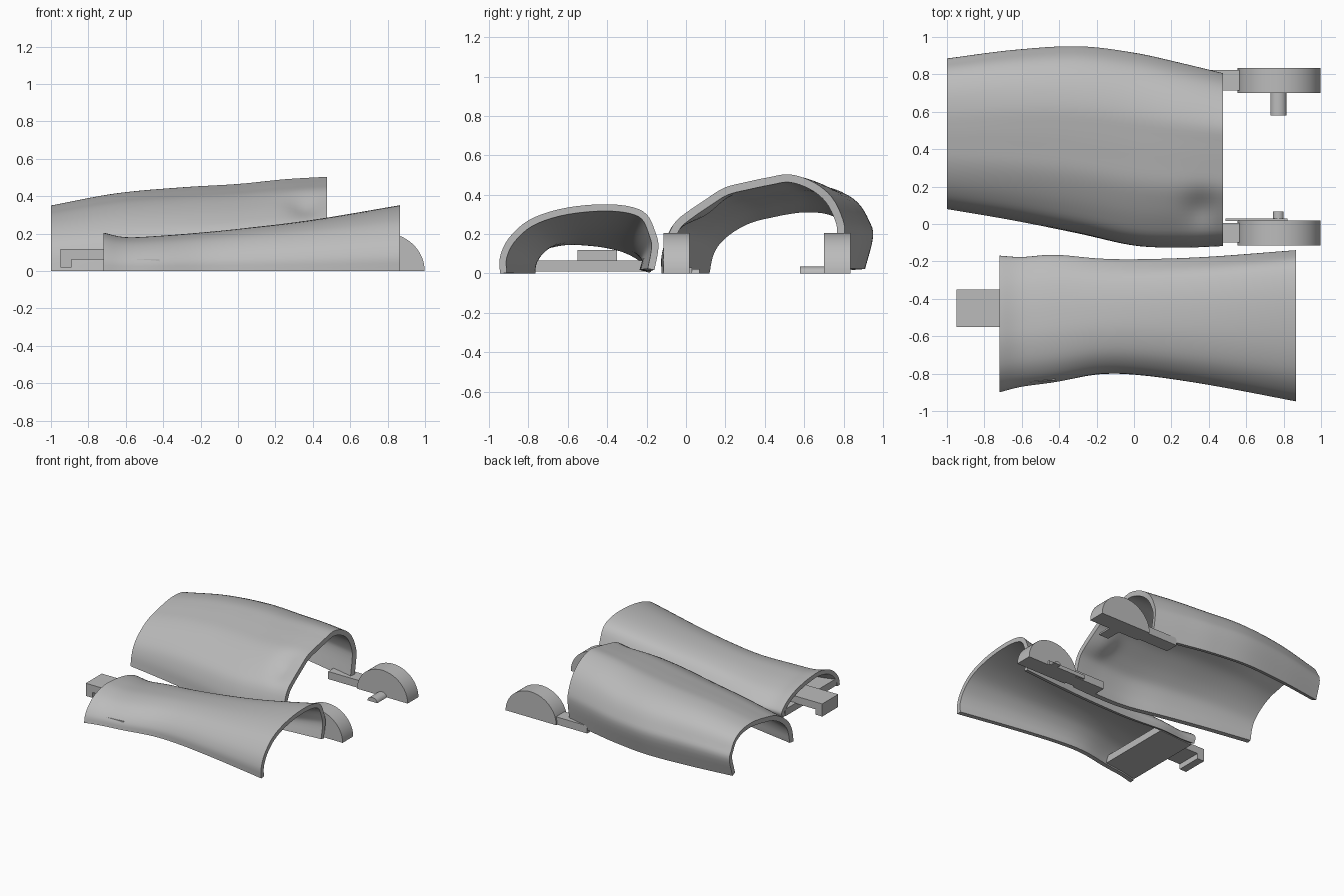
import bpy
import bmesh
import math
from mathutils import Vector

if "Cube" in bpy.data.objects:
    bpy.data.objects.remove(bpy.data.objects["Cube"], do_unlink=True)

GREY = (0.5, 0.5, 0.5, 1.0)
plain_grey = bpy.data.materials.new("plain_grey")
plain_grey.use_nodes = True
plain_grey.diffuse_color = GREY
plain_grey.node_tree.nodes["Principled BSDF"].inputs["Base Color"].default_value = GREY


def finish(name, bm, smooth_angle=None):
    """Turn a bmesh into a named grey object."""
    mesh = bpy.data.meshes.new(name)
    bm.to_mesh(mesh)
    bm.free()
    mesh.materials.append(plain_grey)
    obj = bpy.data.objects.new(name, mesh)
    bpy.context.collection.objects.link(obj)
    if smooth_angle:
        bpy.ops.object.select_all(action="DESELECT")
        obj.select_set(True)
        bpy.context.view_layer.objects.active = obj
        bpy.ops.object.shade_smooth_by_angle(angle=math.radians(smooth_angle))
    return obj


def spline(points, steps):
    """Catmull-Rom curve through points of any dimension."""
    pts = [Vector(p) for p in points]
    pts = [2 * pts[0] - pts[1]] + pts + [2 * pts[-1] - pts[-2]]
    curve = []
    for a, b, c, d in zip(pts, pts[1:], pts[2:], pts[3:]):
        for k in range(steps):
            t = k / steps
            curve.append(b + 0.5 * t * ((c - a)
                         + t * ((2 * a - 5 * b + 4 * c - d)
                                + t * (3 * b - 3 * c + d - a))))
    curve.append(pts[-2])
    return curve


def shell(name, stations, first, last, thickness, shape=None):
    """Loft an open arch along x; stations hold x, y low, y high and crown height."""
    path = spline(stations, 8)
    start, end = spline(first, 4), spline(last, 4)
    length = path[-1][0] - path[0][0]
    bm = bmesh.new()
    rows = []
    for x, low, high, crown in path:
        blend = (x - path[0][0]) / length
        row = []
        for p, q in zip(start, end):
            u, v = p.lerp(q, blend)
            co = Vector((x, low + u * (high - low), max(0, v * crown)))
            if shape:
                co.z += shape(co)
            row.append(bm.verts.new(co))
        rows.append(row)
    for r, s in zip(rows, rows[1:]):
        for j in range(len(r) - 1):
            bm.faces.new((r[j], s[j], s[j + 1], r[j + 1]))
    obj = finish(name, bm)
    wall = obj.modifiers.new("wall", "SOLIDIFY")
    wall.thickness = thickness
    wall.offset = -1
    wall.use_even_offset = True
    bpy.context.view_layer.objects.active = obj
    obj.select_set(True)
    bpy.ops.object.modifier_apply(modifier="wall")
    bpy.ops.object.shade_smooth_by_angle(angle=math.radians(40))
    # keep the rims resting on the ground
    for vert in obj.data.vertices:
        vert.co.z = max(0, vert.co.z)
        vert.co.x = min(max(vert.co.x, path[0][0]), path[-1][0])
    return obj


def prism(name, outline, axis, low, high, smooth_angle=None):
    """Extrude a flat outline along y or z."""
    bm = bmesh.new()
    if axis == "y":
        verts = [bm.verts.new((a, low, b)) for a, b in outline]
        move = (0, high - low, 0)
    else:
        verts = [bm.verts.new((a, b, low)) for a, b in outline]
        move = (0, 0, high - low)
    face = bm.faces.new(verts)
    result = bmesh.ops.extrude_face_region(bm, geom=[face])
    moved = [g for g in result["geom"] if isinstance(g, bmesh.types.BMVert)]
    bmesh.ops.translate(bm, verts=moved, vec=move)
    bmesh.ops.recalc_face_normals(bm, faces=bm.faces)
    return finish(name, bm, smooth_angle)


def dome(x, radius, height, sides=32):
    """Upright segment of a circle standing on the ground."""
    centre = math.sqrt(radius ** 2 - (radius - (radius - height)) ** 2) * 0
    return [(x + radius * math.cos(math.pi * k / sides),
             centre + height * math.sin(math.pi * k / sides))
            for k in range(sides + 1)]


def rectangle(x0, x1, y0, y1):
    return [(x0, y0), (x1, y0), (x1, y1), (x0, y1)]


# Upper leg shell with a dished hollow beside the knee
def knee_hollow(co):
    distance = math.hypot(co.x - 0.36, co.y - 0.08) / 0.09
    if co.z < 0.15:
        return 0
    return -0.035 * math.exp(-distance ** 2)


upper_stations = [(-1, 0.08, 0.885, 0.35), (-0.65, 0.02, 0.93, 0.415),
                  (-0.3, -0.05, 0.95, 0.447), (0, -0.115, 0.915, 0.465),
                  (0.25, -0.125, 0.86, 0.49), (0.475, -0.115, 0.805, 0.503)]
upper_first = [(0, 0), (0.02, 0.25), (0.06, 0.45), (0.13, 0.62), (0.22, 0.76),
               (0.32, 0.86), (0.43, 0.92), (0.54, 0.97), (0.66, 1), (0.8, 0.97),
               (0.91, 0.85), (0.97, 0.65), (1, 0.45), (0.95, 0.05)]
upper_last = [(0, 0), (0, 0.2), (0.05, 0.48), (0.14, 0.64), (0.25, 0.78),
              (0.34, 0.87), (0.45, 0.92), (0.58, 0.97), (0.7, 1), (0.83, 0.92),
              (0.93, 0.77), (0.99, 0.55), (1, 0.38), (0.97, 0.05)]
shell("upper_leg_shell", upper_stations, upper_first, upper_last, 0.04, knee_hollow)

# Lower leg shell, narrow at the ankle
lower_stations = [(-0.72, -0.9, -0.17, 0.203), (-0.6, -0.87, -0.177, 0.18),
                  (-0.42, -0.845, -0.165, 0.188), (-0.18, -0.803, -0.185, 0.208),
                  (0.05, -0.81, -0.188, 0.232), (0.4, -0.86, -0.175, 0.275),
                  (0.865, -0.945, -0.14, 0.35)]
lower_first = [(0, 0), (0.02, 0.3), (0.09, 0.62), (0.2, 0.87), (0.36, 1),
               (0.52, 0.98), (0.67, 0.9), (0.81, 0.76), (0.93, 0.53), (1, 0.27),
               (0.98, 0.03)]
lower_last = [(0, 0), (0, 0.24), (0.055, 0.51), (0.18, 0.77), (0.37, 0.93),
              (0.6, 1), (0.8, 0.98), (0.925, 0.86), (0.985, 0.57), (1, 0.37),
              (0.975, 0.05)]
shell("lower_leg_shell", lower_stations, lower_first, lower_last, 0.035)

# Ankle plate inside the lower shell, its corners just breaking through the wall
ankle_outline = [(-0.72, -0.855), (-0.42, -0.835), (-0.42, -0.2), (-0.72, -0.22)]
prism("ankle_plate", ankle_outline, "z", 0.01, 0.065)

# Hooked ankle bar
hook = [(-0.95, 0.018), (-0.89, 0.018), (-0.89, 0.06), (-0.6, 0.06),
        (-0.6, 0.118), (-0.95, 0.118)]
prism("ankle_hook", hook, "y", -0.55, -0.35)

# Knee hinges: half disc, mounting tab and pin
hinges = (("left", 0.7, 0.835, 0.043, -0.12), ("right", -0.115, 0.018, 0.028, 0.05))
for side, low, high, pin_radius, pin_length in hinges:
    prism(side + "_hinge_disc", dome(0.776, 0.222, 0.205), "y", low, high, 35)
    prism(side + "_hinge_tab", rectangle(0.29, 0.6, 0, 0.06), "y",
          low + 0.015, high - 0.012)
    root = low if pin_length < 0 else high
    prism(side + "_hinge_pin", dome(0.772, pin_radius, pin_radius * 0.8, 12), "y",
          min(root, root + pin_length), max(root, root + pin_length), 35)

# Thin stop strip on the inner face of the right hinge
prism("right_hinge_strip", rectangle(0.49, 0.82, 0, 0.03), "y", 0.015, 0.03)
